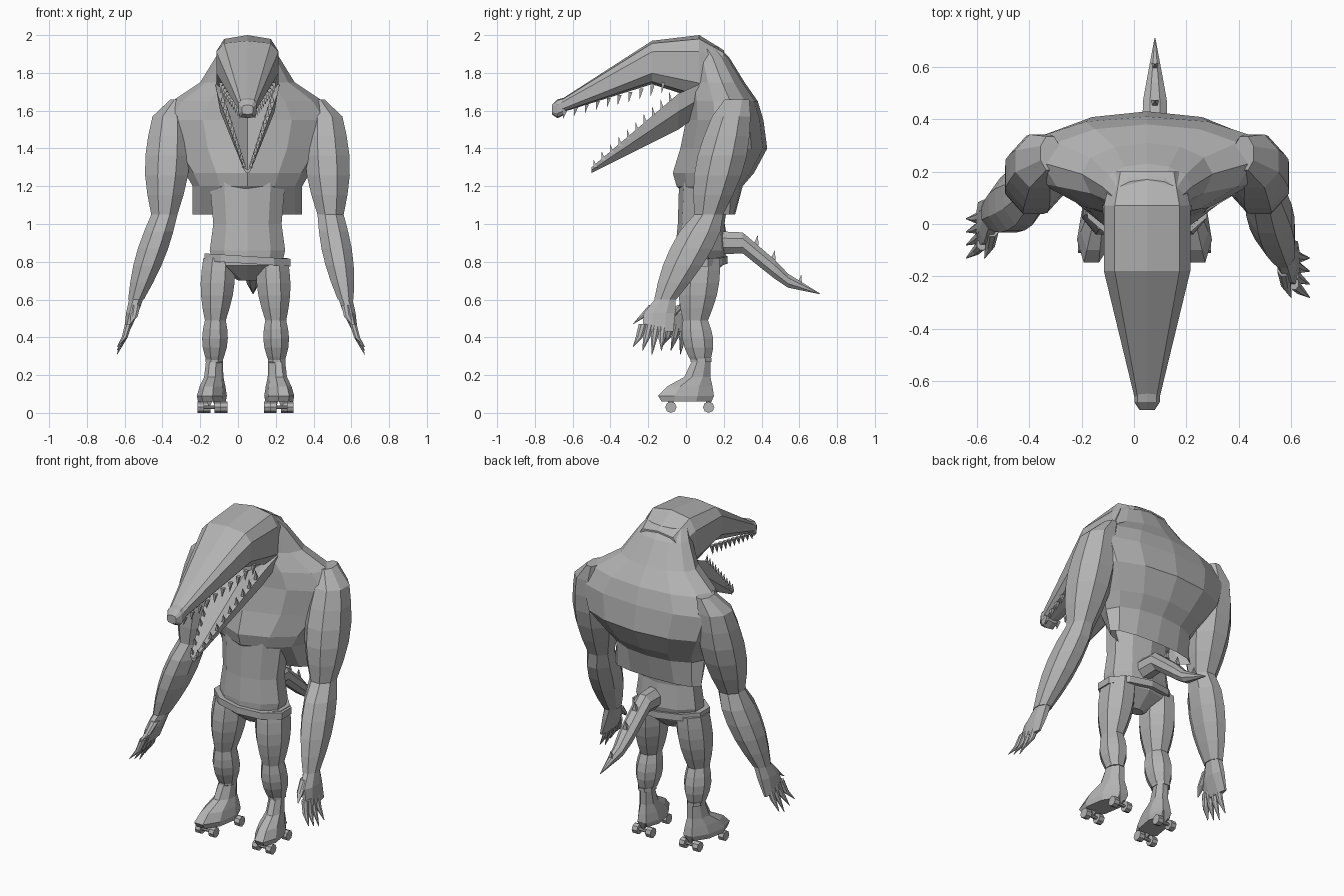
import bpy, bmesh, math
from mathutils import Vector

if "Cube" in bpy.data.objects:
    bpy.data.objects.remove(bpy.data.objects["Cube"], do_unlink=True)

GREY = (0.45, 0.45, 0.45, 1)
grey = bpy.data.materials.new("plain_grey")
grey.use_nodes = True
grey.diffuse_color = GREY
grey.node_tree.nodes["Principled BSDF"].inputs["Base Color"].default_value = GREY

MIDDLE = 0.05  # centre line of the upper body
HIPS = 0.04  # centre line of the legs
SIDES = (("left", 1), ("right", -1))


def build(name, *lofts):
    """Skin each list of rings and keep the result as one flat-shaded object."""
    bm = bmesh.new()
    for rings in lofts:
        loops = [[bm.verts.new(point) for point in ring] for ring in rings]
        for lower, upper in zip(loops, loops[1:]):
            for i in range(len(lower)):
                bm.faces.new((lower[i - 1], lower[i], upper[i], upper[i - 1]))
        bm.faces.new(loops[0])
        bm.faces.new(loops[-1])
    bmesh.ops.recalc_face_normals(bm, faces=bm.faces)
    mesh = bpy.data.meshes.new(name)
    bm.to_mesh(mesh)
    bm.free()
    mesh.materials.append(grey)
    bpy.context.collection.objects.link(bpy.data.objects.new(name, mesh))


def oval(count, boxy=1.0):
    """Unit oval; a lower boxy value gives squarer corners."""
    def soften(value):
        return math.copysign(abs(value) ** boxy, value)
    turns = [math.tau * (i + 0.5) / count for i in range(count)]
    return [(soften(math.cos(t)), soften(math.sin(t))) for t in turns]


def level(centre, width, depth, count=8):
    return [Vector(centre) + Vector((u * width, v * depth, 0)) for u, v in oval(count)]


def upright(profile, y, top, bottom, width, x=MIDDLE):
    """Cross-section facing the front, spanning bottom to top."""
    height = (top - bottom) / 2
    return [Vector((x + u * width, y, bottom + height * (v + 1))) for u, v in profile]


def muscle(start, end, thick, thin, bulge, depth=1.2, steps=5):
    """Level rings from start to end, swelling in the middle."""
    rings = []
    for i in range(steps + 1):
        t = i / steps
        radius = thick + (thin - thick) * t + bulge * math.sin(math.pi * t)
        rings.append(level(Vector(start).lerp(Vector(end), t), radius, radius * depth))
    return rings


def spike(base, tip, radius):
    return [level(base, radius, radius, 4), level(tip, radius / 20, radius / 20, 4)]


def disc(centre, radius, half):
    """Short cylinder lying along x."""
    return [[Vector(centre) + Vector((end, radius * math.cos(t), radius * math.sin(t)))
             for t in (math.tau * i / 8 for i in range(8))] for end in (-half, half)]


# Upper torso: hollow-bottomed shell rising into the humped neck
def torso_ring(z, front, back, width):
    turns = [math.tau * i / 12 for i in range(12)]
    return [Vector((MIDDLE + width * math.sin(t),
                    front + (back - front) * ((1 - math.cos(t)) / 2) ** 0.7, z))
            for t in turns]


build("upper_torso", [torso_ring(*row) for row in (
    (1.25, 0.05, 0.2, 0.2), (1.05, 0.1, 0.26, 0.29), (1.2, -0.05, 0.3, 0.29),
    (1.27, -0.07, 0.36, 0.33), (1.4, -0.03, 0.43, 0.42), (1.55, 0, 0.41, 0.47),
    (1.65, 0, 0.38, 0.4), (1.75, 0, 0.31, 0.25), (1.88, 0, 0.23, 0.17),
    (1.94, 0, 0.17, 0.13))])

# Waist, pelvis and a slightly tilted waistband
build("waist", [level((MIDDLE, y, z), width, width * 0.65, 10) for y, z, width in (
    (0.07, 0.7, 0.05), (0.07, 0.78, 0.19), (0.08, 0.86, 0.21), (0.08, 1, 0.19),
    (0.1, 1.22, 0.21))])
band = [level((MIDDLE, 0.07, z), 0.24, 0.15, 10) for z in (0.79, 0.83)]
for point in band[0] + band[1]:
    point.z -= (point.x - MIDDLE) / 16
build("waistband", band)

# Long upper jaw with a flat skull, and a blunt nose
skull = oval(10, 0.6)
build("upper_jaw", [upright(skull, *row) for row in (
    (0.2, 1.92, 1.7, 0.14), (0.07, 2, 1.66, 0.17), (-0.18, 1.97, 1.74, 0.17),
    (-0.66, 1.66, 1.59, 0.05))])
build("nose_tip", [upright(skull, *row) for row in (
    (-0.64, 1.67, 1.58, 0.05), (-0.68, 1.66, 1.56, 0.05), (-0.71, 1.63, 1.58, 0.03))])

# Lower jaw: open trough
outer = [(-1, 1), (-0.9, 0), (-0.4, -1), (0.4, -1), (0.9, 0), (1, 1)]
trough = outer + [(0.8, 0.9), (0, 0), (-0.8, 0.9)]
build("lower_jaw", [upright(trough, *row) for row in (
    (0.07, 1.74, 1.58, 0.17), (-0.04, 1.69, 1.5, 0.16), (-0.5, 1.3, 1.27, 0.02))])


# Teeth in two rows along each jaw
def tooth_rows(name, back, front, wide, narrow, rise):
    teeth = []
    for _, side in SIDES:
        start = Vector((MIDDLE + side * wide, *back))
        end = Vector((MIDDLE + side * narrow, *front))
        for i in range(10):
            base = start.lerp(end, i / 9)
            teeth.append(spike(base, base + Vector((0, -0.01, rise * (1 - i / 30))), 0.015))
    build(name, *teeth)


tooth_rows("upper_teeth", (-0.12, 1.75), (-0.64, 1.6), 0.14, 0.04, -0.06)
tooth_rows("lower_teeth", (-0.08, 1.64), (-0.48, 1.3), 0.13, 0.02, 0.06)

# Arms and clawed hands; the right forearm hangs further out and back
wrists = {"left": (0.52, -0.11), "right": (0.59, 0.04)}
for name, side in SIDES:
    reach, wrist_y = wrists[name]
    elbow = (MIDDLE + side * 0.44, 0.12, 1.05)
    wrist = Vector((MIDDLE + side * reach, wrist_y, 0.6))
    shoulder = level((MIDDLE + side * 0.37, 0.27, 1.66), 0.04, 0.07)
    upper_arm = muscle((MIDDLE + side * 0.41, 0.24, 1.57), elbow, 0.1, 0.075, 0.04, 1.1)
    forearm = muscle(elbow, wrist, 0.075, 0.045, 0.025, 1.4)
    build(name + "_arm", [shoulder] + upper_arm + forearm[1:])

    def from_wrist(out, forward, down):
        return wrist + Vector((side * out, -forward, -down))

    palm = [level(wrist, 0.04, 0.06), level(from_wrist(0.02, 0.03, 0.07), 0.035, 0.09),
            level(from_wrist(0.05, 0.04, 0.17), 0.015, 0.09)]
    thumb = [level(from_wrist(0, 0.06, 0.03), 0.025, 0.03),
             level(from_wrist(0.01, 0.12, 0.09), 0.02, 0.02),
             level(from_wrist(0.03, 0.17, 0.13), 0.002, 0.002)]
    fingers = []
    for i in range(4):
        spread = 0.11 - 0.05 * i
        fingers.append([level(from_wrist(0.04, 0.04 + spread * 0.7, 0.13), 0.02, 0.025),
                        level(from_wrist(0.06, 0.05 + spread * 0.8, 0.2), 0.017, 0.02),
                        level(from_wrist(0.1, 0.06 + spread, 0.29 - abs(i - 2) / 50),
                              0.002, 0.002)])
    build(name + "_hand", palm, thumb, *fingers)

# Legs, ankle cuffs and roller skates
for name, side in SIDES:
    ankle_x = HIPS + side * 0.165
    knee = (HIPS + side * 0.16, 0.05, 0.49)
    ankle = (ankle_x, 0.08, 0.25)
    thigh = muscle((HIPS + side * 0.14, 0.08, 0.82), knee, 0.09, 0.06, 0.02)
    calf = muscle(knee, ankle, 0.06, 0.035, 0.025)
    build(name + "_leg", thigh + calf[1:])
    build(name + "_cuff", [level((ankle_x, 0.08, z), 0.05, 0.06) for z in (0.27, 0.29)])

    def turned_out(y):
        return ankle_x + side * (0.08 - y) / 6

    boot = [level((ankle_x, y, z), width, length) for y, z, width, length in (
        (0, 0.06, 0.07, 0.14), (0, 0.09, 0.075, 0.16), (0.02, 0.14, 0.065, 0.13),
        (0.06, 0.19, 0.05, 0.075), (0.08, 0.27, 0.045, 0.055))]
    for ring in boot:
        for point in ring:
            point.x += turned_out(point.y) - ankle_x
    build(name + "_boot", boot)

    wheels = []
    for y in (-0.08, 0.12):
        axle = Vector((turned_out(y), y, 0.03))
        wheels.append(disc(axle, 0.01, 0.06))
        wheels.append(spike(axle + Vector((0, 0, 0.06)), axle, 0.04))
        for offset in (-0.045, 0.045):
            wheels.append(disc(axle + Vector((offset, 0, 0)), 0.03, 0.017))
    build(name + "_wheels", *wheels)

# Tail curving down behind, with spikes on its ridge
tail_x = 0.08
build("tail", [upright(oval(8), y, z + radius, z - radius, radius * 0.9, tail_x)
               for y, z, radius in ((0.1, 0.9, 0.07), (0.3, 0.9, 0.06), (0.47, 0.76, 0.055),
                                    (0.54, 0.7, 0.04), (0.71, 0.63, 0.002))])
build("tail_spikes", *[spike((tail_x, y, z), (tail_x, y + 0.01, z + 0.05), 0.02)
                       for y, z in ((0.37, 0.89), (0.46, 0.81), (0.6, 0.68))])
